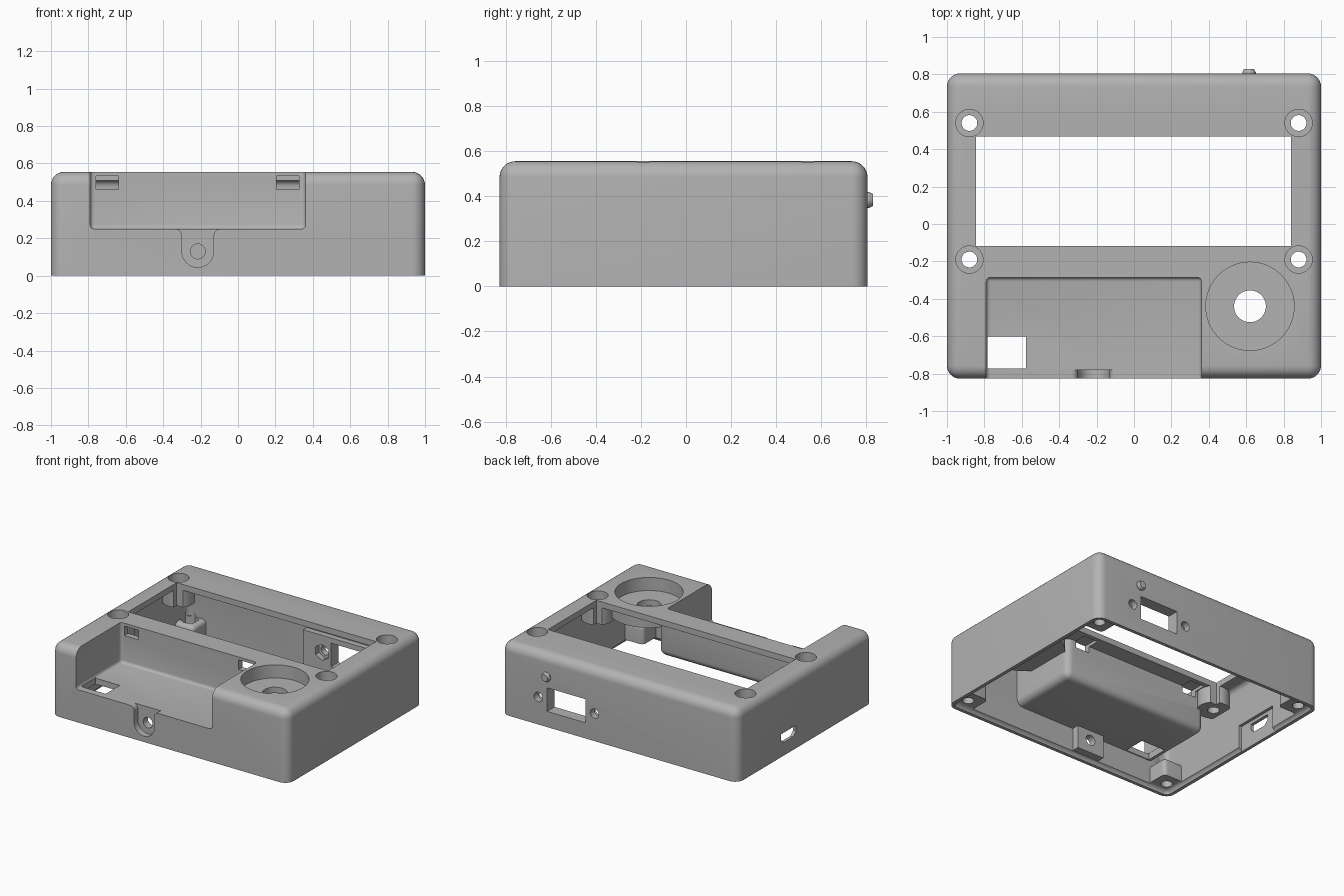
import bpy, bmesh, math
from mathutils import Matrix, Vector

if "Cube" in bpy.data.objects:
    bpy.data.objects.remove(bpy.data.objects["Cube"])

grey = bpy.data.materials.new("plain_grey")
grey.use_nodes = True
COLOUR = (0.45, 0.45, 0.45, 1)
grey.diffuse_color = COLOUR
grey.node_tree.nodes["Principled BSDF"].inputs["Base Color"].default_value = COLOUR


def finish(bm, name):
    bmesh.ops.recalc_face_normals(bm, faces=bm.faces)
    mesh = bpy.data.meshes.new(name)
    bm.to_mesh(mesh)
    bm.free()
    mesh.materials.append(grey)
    obj = bpy.data.objects.new(name, mesh)
    bpy.context.collection.objects.link(obj)
    return obj


def box(name, x, y, z, radius=0, sharp=None, segments=5):
    """Box from three ranges; edges lying on the sharp 'top' or 'bottom' stay square."""
    bm = bmesh.new()
    bmesh.ops.create_cube(bm, size=1)
    for v in bm.verts:
        v.co = [r[0] if c < 0 else r[1] for c, r in zip(v.co, (x, y, z))]
    if radius:
        level = {"top": z[1], "bottom": z[0]}.get(sharp)
        edges = [e for e in bm.edges
                 if level is None or any(abs(v.co.z - level) > 1e-5 for v in e.verts)]
        bmesh.ops.bevel(bm, geom=edges, offset=radius, segments=segments,
                        profile=0.5, affect="EDGES")
    return finish(bm, name)


def cylinder(name, radius, start, end, sides=48, tip=None):
    start, end = Vector(start), Vector(end)
    axis = end - start
    bm = bmesh.new()
    turn = Vector((0, 0, 1)).rotation_difference(axis).to_matrix().to_4x4()
    bmesh.ops.create_cone(bm, cap_ends=True, segments=sides, radius1=radius,
                          radius2=radius if tip is None else tip, depth=axis.length,
                          matrix=Matrix.Translation((start + end) / 2) @ turn)
    return finish(bm, name)


def prism(name, outline, offset):
    bm = bmesh.new()
    face = bm.faces.new([bm.verts.new(p) for p in outline])
    new = bmesh.ops.extrude_face_region(bm, geom=[face])["geom"]
    bmesh.ops.translate(bm, vec=offset, verts=[g for g in new if isinstance(g, bmesh.types.BMVert)])
    return finish(bm, name)


def cut(target, cutters):
    for c in cutters:
        mod = target.modifiers.new("cut", "BOOLEAN")
        mod.operation, mod.solver, mod.object = "DIFFERENCE", "EXACT", c
        bpy.context.view_layer.objects.active = target
        bpy.ops.object.modifier_apply(modifier=mod.name)
        bpy.data.objects.remove(c)


FRONT, BACK, TOP = -0.827, 0.805, 0.555
BOSSES = [(x, y) for x in (-0.88, 0.88) for y in (-0.19, 0.54)]
POSTS = [(sx, y) for sx in (-1, 1) for y in (-0.72, 0.70)]
TAB_X, TAB_Z = -0.215, 0.13
DIAL = (0.62, -0.44)
SCREWS = (0.21, 0.685)

# Outer shell and the hollow inside it
case = box("case", (-1, 1), (FRONT, BACK), (0, TOP), 0.07, "bottom", 7)
hollow = box("hollow", (-0.953, 0.953), (FRONT + 0.047, BACK - 0.047), (-0.2, 0.51), 0.035, "bottom")

# Solid parts that stand inside the hollow
solids = [
    box("tray_shell", (-0.835, 0.405), (-1.1, -0.24), (0.205, 0.8), 0.05, "top"),
    cylinder("dial_cup", 0.28, (*DIAL, 0.41), (*DIAL, 0.8), 64),
    box("tab_block", (-0.33, -0.10), (-1, -0.725), (0.03, 0.3)),
    box("socket_block", (0.05, 0.85), (0.715, 1), (0.07, 0.34)),
]
for x, y in BOSSES:
    solids.append(cylinder("boss", 0.115, (x, y, 0.38), (x, y, 0.8)))
for sx, y in POSTS:
    xs = sorted((sx * 0.80, sx * 1.1))
    ys = (y - 0.095, 1.1) if y > 0 else (-1.1, y + 0.095)
    solids.append(box("post", xs, ys, (-0.4, 0.17), 0.03, "bottom"))
cut(hollow, solids)

# Openings in the top and the battery tray
cutters = [
    hollow,
    box("rim_step", (-0.975, 0.975), (FRONT + 0.024, BACK - 0.024), (-0.1, 0.03), 0.04),
    box("window", (-0.845, 0.84), (-0.117, 0.467), (0.3, 0.8)),
    box("tray", (-0.79, 0.36), (-1.1, -0.285), (0.25, 0.8), 0.022, "top", 4),
    box("tray_hole", (-0.782, -0.578), (-0.772, -0.602), (0.1, 0.4)),
    cylinder("dial_recess", 0.236, (*DIAL, 0.455), (*DIAL, 0.8), 64),
    cylinder("dial_hole", 0.085, (*DIAL, 0.3), (*DIAL, 0.7)),
]
for left in (-0.76, 0.205):
    cutters.append(box("latch_slot", (left, left + 0.12), (-0.4, -0.15), (0.46, 0.533)))
for x, y in BOSSES:
    cutters.append(cylinder("screw_sink", 0.073, (x, y, 0.46), (x, y, 0.8)))
    cutters.append(cylinder("screw_hole", 0.042, (x, y, 0.3), (x, y, 0.7)))
for sx, y in POSTS:
    cutters.append(cylinder("post_hole", 0.04, (sx * 0.9, y, -0.1), (sx * 0.9, y, 0.3)))
    cutters.append(cylinder("nut_pocket", 0.065, (sx * 0.9, y, 0.11), (sx * 0.9, y, 0.2), 6))

# Tab notch: a U with flared shoulders
R, FLARE = 0.085, 0.035
half = [(R + FLARE, 0.28), (R + FLARE, 0.25)]
for i in range(1, 7):
    a = math.pi / 2 * (1 + i / 6)
    half.append((R + FLARE + FLARE * math.cos(a), 0.25 - FLARE + FLARE * math.sin(a)))
for i in range(0, 13):
    a = -math.pi / 2 * i / 12
    half.append((R * math.cos(a), TAB_Z + R * math.sin(a)))
outline = half + [(-u, z) for u, z in reversed(half[:-1])]
cutters.append(prism("tab_notch", [(TAB_X + u, -1, z) for u, z in outline], (0, 0.22, 0)))
cutters.append(cylinder("tab_hole", 0.04, (TAB_X, -0.9, TAB_Z), (TAB_X, -0.6, TAB_Z)))

# Back socket with its screw holes and nut pockets
cutters.append(box("socket", (0.285, 0.61), (0.6, 1), (0.12, 0.30)))
for x in SCREWS:
    cutters.append(cylinder("socket_screw", 0.036, (x, 0.6, 0.21), (x, 1, 0.21), 32))
    cutters.append(cylinder("socket_nut", 0.062, (x, 0.6, 0.21), (x, 0.755, 0.21), 6))

# Side port and the thinner wall behind it
port = [(0.28, 0.175), (0.10, 0.175), (0.10, 0.13), (0.135, 0.10), (0.245, 0.10), (0.28, 0.13)]
cutters.append(prism("port", [(-1.2, y, z) for y, z in port], (0.4, 0, 0)))
cutters.append(box("port_relief", (-0.976, -0.9), (0, 0.36), (-0.1, 0.2)))
cut(case, cutters)

# Small light on the back
light = cylinder("indicator_light", 0.036, (0.615, 0.74, 0.383), (0.615, 0.812, 0.383), 32)
light_tip = cylinder("indicator_light_tip", 0.036, (0.615, 0.81, 0.383), (0.615, 0.83, 0.383), 32, 0.026)

for obj in (case, light, light_tip):
    bpy.ops.object.select_all(action="DESELECT")
    obj.select_set(True)
    bpy.context.view_layer.objects.active = obj
    bpy.ops.object.shade_smooth_by_angle(angle=math.radians(30))
